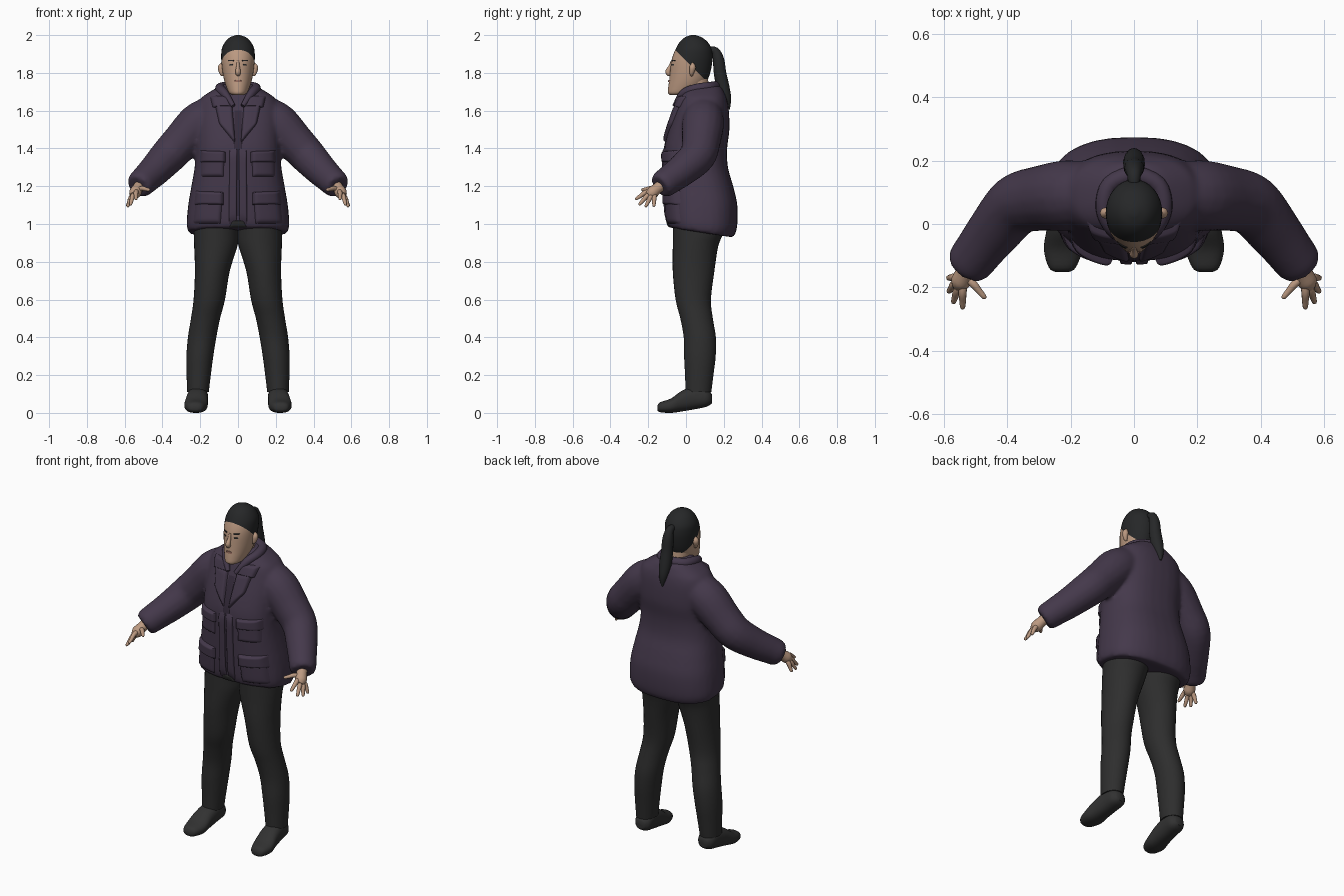
import bpy, bmesh, math
from mathutils import Vector
from mathutils.bvhtree import BVHTree

if "Cube" in bpy.data.objects:
    bpy.data.objects.remove(bpy.data.objects["Cube"])


def material(name, r, g, b):
    m = bpy.data.materials.new(name)
    m.use_nodes = True
    m.diffuse_color = (r, g, b, 1)
    bsdf = m.node_tree.nodes["Principled BSDF"]
    bsdf.inputs["Base Color"].default_value = (r, g, b, 1)
    bsdf.inputs["Roughness"].default_value = 0.8
    return m


skin = material("skin", .50, .32, .22)
plum = material("plum_cloth", .058, .040, .070)
seam = material("dark_plum", .035, .024, .043)
black = material("trouser_black", .027, .027, .027)
hair = material("hair_black", .019, .020, .021)
shoe = material("shoe_grey", .031, .031, .031)
lip = material("lip", .30, .15, .11)


def smooth_path(points, sub=4):
    """Catmull-Rom resampling of tuples of any length."""
    p = [points[0]] + list(points) + [points[-1]]
    out = []
    for i in range(1, len(p) - 2):
        for k in range(sub):
            t = k / sub
            out.append([b + t / 2 * (c - a + t * (2*a - 5*b + 4*c - d + t * (3*(b - c) + d - a)))
                        for a, b, c, d in zip(*p[i - 1:i + 3])])
    return out + [list(points[-1])]


def skin_rings(bm, rings):
    rows = [[bm.verts.new(c) for c in ring] for ring in rings]
    n = len(rows[0])
    for a, b in zip(rows, rows[1:]):
        for i in range(n):
            bm.faces.new((a[i], a[(i + 1) % n], b[(i + 1) % n], b[i]))
    bm.faces.new(rows[0])
    bm.faces.new(rows[-1])


def loft(bm, rings, n=32, power=1.0, lying=False):
    """Stack of ovals: (height, centre x, half width, low y, high y)."""
    out = []
    for h, cx, rx, lo, hi in smooth_path(rings):
        ring = []
        for i in range(n):
            a = math.tau * i / n
            c, s = math.cos(a), math.sin(a)
            x = cx + rx * math.copysign(abs(c) ** power, c)
            y = (lo + hi) / 2 + (hi - lo) / 2 * math.copysign(abs(s) ** power, s)
            ring.append((x, h, y) if lying else (x, y, h))
        out.append(ring)
    skin_rings(bm, out)


def tube(bm, points, n=16, side=1):
    """Round limb along (x, y, z, radius) points."""
    path = smooth_path([(side * x, y, z, r) for x, y, z, r in points])
    pos = [Vector(p[:3]) for p in path]
    axis, out = None, []
    for i, p in enumerate(path):
        t = (pos[min(i + 1, len(pos) - 1)] - pos[max(i - 1, 0)]).normalized()
        if axis is None:
            axis = t.orthogonal().normalized()
        axis = (axis - t * axis.dot(t)).normalized()
        other = t.cross(axis)
        out.append([pos[i] + p[3] * (axis * math.cos(math.tau * k / n) + other * math.sin(math.tau * k / n))
                    for k in range(n)])
    skin_rings(bm, out)


def finish(name, bm, *mats, mirror=False):
    bmesh.ops.recalc_face_normals(bm, faces=bm.faces)
    me = bpy.data.meshes.new(name)
    bm.to_mesh(me)
    bm.free()
    for m in mats:
        me.materials.append(m)
    ob = bpy.data.objects.new(name, me)
    bpy.context.collection.objects.link(ob)
    if mirror:
        ob.modifiers.new("mirror", "MIRROR").use_mirror_merge = False
    bpy.ops.object.select_all(action="DESELECT")
    ob.select_set(True)
    bpy.context.view_layer.objects.active = ob
    bpy.ops.object.shade_smooth_by_angle(angle=math.radians(50))
    return ob


def surface(ob):
    bpy.context.view_layer.update()
    return BVHTree.FromObject(ob, bpy.context.evaluated_depsgraph_get())


def panel(name, tree, corners, lift, mat, mirror=True, n=14, soft=.15):
    """Padded patch laid on the front of a surface; corners are (x, z) in order."""
    bm = bmesh.new()
    a, b, c, d = [Vector(q) for q in corners]
    rows = []
    for i in range(n + 1):
        row = []
        for j in range(n + 1):
            u, v = i / n, j / n
            q = a.lerp(b, u).lerp(d.lerp(c, u), v)
            hit = tree.ray_cast(Vector((q.x, -1, q.y)), Vector((0, 1, 0)))[0]
            if hit is None:
                hit = tree.find_nearest(Vector((q.x, 0, q.y)))[0]
            edge = min(u, v, 1 - u, 1 - v)
            rise = lift * min(1, edge / soft) ** .5 if edge > 0 else -.004
            row.append(bm.verts.new(hit + Vector((0, -rise, 0))))
        rows.append(row)
    for r, s in zip(rows, rows[1:]):
        for j in range(n):
            bm.faces.new((r[j], s[j], s[j + 1], r[j + 1]))
    ob = finish(name, bm, mat, mirror=mirror)
    return ob


# Jacket body and sleeves, fused into one padded shape
bm = bmesh.new()
loft(bm, [(.955, 0, .262, -.09, .25), (1.0, 0, .272, -.1, .27), (1.1, 0, .264, -.107, .272),
          (1.2, 0, .247, -.112, .25), (1.3, 0, .23, -.115, .222), (1.4, 0, .222, -.115, .218),
          (1.5, 0, .222, -.092, .23), (1.6, 0, .218, -.058, .227), (1.66, 0, .2, -.038, .217),
          (1.69, 0, .165, -.025, .205), (1.72, 0, .115, 0, .19), (1.74, 0, .08, .02, .16)], power=.8)
for v in bm.verts:
    if v.co.z < 1.1:
        v.co.z -= .16 * (v.co.y - .08) * (1.1 - v.co.z) / .15
for side in (1, -1):
    tube(bm, [(.13, .095, 1.585, .1), (.21, .09, 1.53, .112), (.3, .08, 1.435, .103),
              (.37, .06, 1.36, .097), (.44, -.02, 1.285, .086), (.49, -.085, 1.237, .078),
              (.518, -.122, 1.21, .074), (.53, -.138, 1.198, .062)], side=side)
jacket = finish("jacket", bm, plum)
mod = jacket.modifiers.new("fuse", "REMESH")
mod.mode, mod.voxel_size, mod.use_smooth_shade = "VOXEL", .012, True
mod = jacket.modifiers.new("soften", "SMOOTH")
mod.factor, mod.iterations = .5, 5
cloth = surface(jacket)

# Jacket details
panel("front_placket", cloth, [(-.03, 1.01), (.03, 1.01), (.02, 1.63), (-.02, 1.63)], .003, seam, False)
panel("front_edge", cloth, [(.006, 1.0), (.05, .985), (.045, 1.4), (.004, 1.42)], .012, plum)
panel("hem_gap", cloth, [(-.05, .98), (.05, .98), (.03, 1.02), (-.03, 1.02)], .006, black, False)
panel("lapel", cloth, [(.012, 1.42), (.1, 1.53), (.125, 1.64), (.03, 1.64)], .018, plum)
panel("collar_flap", cloth, [(.03, 1.62), (.135, 1.615), (.15, 1.68), (.05, 1.68)], .018, plum)
panel("chest_pocket", cloth, [(.075, 1.25), (.2, 1.25), (.2, 1.36), (.07, 1.36)], .012, plum)
panel("chest_flap", cloth, [(.065, 1.325), (.205, 1.325), (.2, 1.39), (.065, 1.385)], .022, plum)
panel("hip_pocket", cloth, [(.09, 1.0), (.24, 1.0), (.225, 1.14), (.08, 1.14)], .014, plum)
panel("hip_flap", cloth, [(.075, 1.1), (.235, 1.1), (.225, 1.175), (.075, 1.17)], .024, plum)
bm = bmesh.new()
tube(bm, [(.025, -.06, 1.625, .012), (.07, -.015, 1.69, .022), (.095, .05, 1.715, .026),
          (.075, .125, 1.725, .027), (0, .16, 1.73, .027)])
finish("collar", bm, plum, mirror=True)

# Trousers and shoes
bm = bmesh.new()
loft(bm, [(1.03, .11, .12, -.07, .2), (.95, .114, .12, -.07, .195), (.88, .118, .114, -.07, .17),
          (.75, .136, .092, -.07, .15), (.6, .152, .083, -.055, .132), (.5, .172, .077, -.03, .142),
          (.4, .19, .075, -.012, .158), (.3, .202, .071, -.01, .157), (.2, .208, .064, -.005, .145),
          (.11, .212, .057, -.002, .134)])
finish("trouser_leg", bm, black, mirror=True)
bm = bmesh.new()
loft(bm, [(-.152, .226, .018, .015, .035), (-.138, .226, .042, .004, .056), (-.08, .223, .061, 0, .076),
          (-.02, .218, .058, .008, .118), (.05, .213, .054, .02, .14), (.11, .21, .05, .033, .125),
          (.137, .21, .026, .05, .1)], lying=True, power=.85)
finish("shoe", bm, shoe, mirror=True)

# Hands: palm, four fingers and thumb
bm = bmesh.new()
tube(bm, [(.51, -.11, 1.22, .03), (.53, -.15, 1.19, .029), (.545, -.18, 1.165, .032), (.552, -.2, 1.15, .02)])
for knuckle, tip in (((.54, -.212, 1.168), (.54, -.268, 1.13)), ((.556, -.205, 1.15), (.57, -.25, 1.1)),
                     ((.565, -.188, 1.142), (.585, -.215, 1.09)), ((.565, -.168, 1.142), (.587, -.17, 1.092)),
                     ((.51, -.185, 1.188), (.468, -.235, 1.18))):
    k, t = Vector(knuckle), Vector(tip)
    tube(bm, [(.535, -.165, 1.175, .013), (*k, .013), (*k.lerp(t, .55), .0105), (*k.lerp(t, .9), .008), (*t, .003)], n=10)
finish("hand", bm, skin, mirror=True)

# Head, with the hair cut along a sloping hairline
bm = bmesh.new()
loft(bm, [(1.683, 0, .03, -.085, -.01), (1.695, 0, .048, -.096, .04), (1.725, 0, .062, -.094, .085),
          (1.76, 0, .073, -.089, .112), (1.8, 0, .081, -.085, .128), (1.85, 0, .087, -.08, .138),
          (1.89, 0, .089, -.07, .141), (1.93, 0, .085, -.053, .135), (1.965, 0, .067, -.032, .113),
          (1.988, 0, .043, -.006, .083), (2.0, 0, .012, .025, .05)])
line = Vector((0, 1, 1)).normalized()
bmesh.ops.bisect_plane(bm, geom=bm.verts[:] + bm.edges[:] + bm.faces[:], plane_co=(0, 0, 1.865), plane_no=line)
for f in bm.faces:
    c = f.calc_center_median()
    f.material_index = int(c.y + c.z > 1.865)
head = finish("head", bm, skin, hair)
face = surface(head)

bm = bmesh.new()
loft(bm, [(1.6, 0, .05, -.05, .13), (1.66, 0, .05, -.036, .13), (1.7, 0, .055, -.01, .125), (1.78, 0, .06, -.01, .115)])
finish("neck", bm, skin)
bm = bmesh.new()
tube(bm, [(0, -.074, 1.865, .006), (0, -.083, 1.835, .009), (0, -.095, 1.808, .014), (0, -.088, 1.793, .012), (0, -.08, 1.788, .004)])
finish("nose", bm, skin)
bm = bmesh.new()
tube(bm, [(.08, .03, 1.785, .006), (.087, .03, 1.8, .012), (.09, .035, 1.83, .017), (.084, .035, 1.852, .006)])
finish("ear", bm, skin, mirror=True)
panel("eye", face, [(.022, 1.838), (.05, 1.838), (.047, 1.848), (.025, 1.848)], .003, black, n=6)
panel("eyebrow", face, [(.018, 1.86), (.056, 1.864), (.056, 1.87), (.018, 1.87)], .004, hair, n=6)
panel("mouth", face, [(-.026, 1.75), (.026, 1.75), (.016, 1.764), (-.016, 1.764)], .005, lip, False, n=8)

# Ponytail
bm = bmesh.new()
tube(bm, [(0, .12, 1.92, .018), (0, .155, 1.915, .022), (0, .172, 1.87, .03), (0, .18, 1.8, .033),
          (0, .197, 1.72, .034), (0, .215, 1.66, .025), (0, .226, 1.605, .006)])
finish("ponytail", bm, hair)
